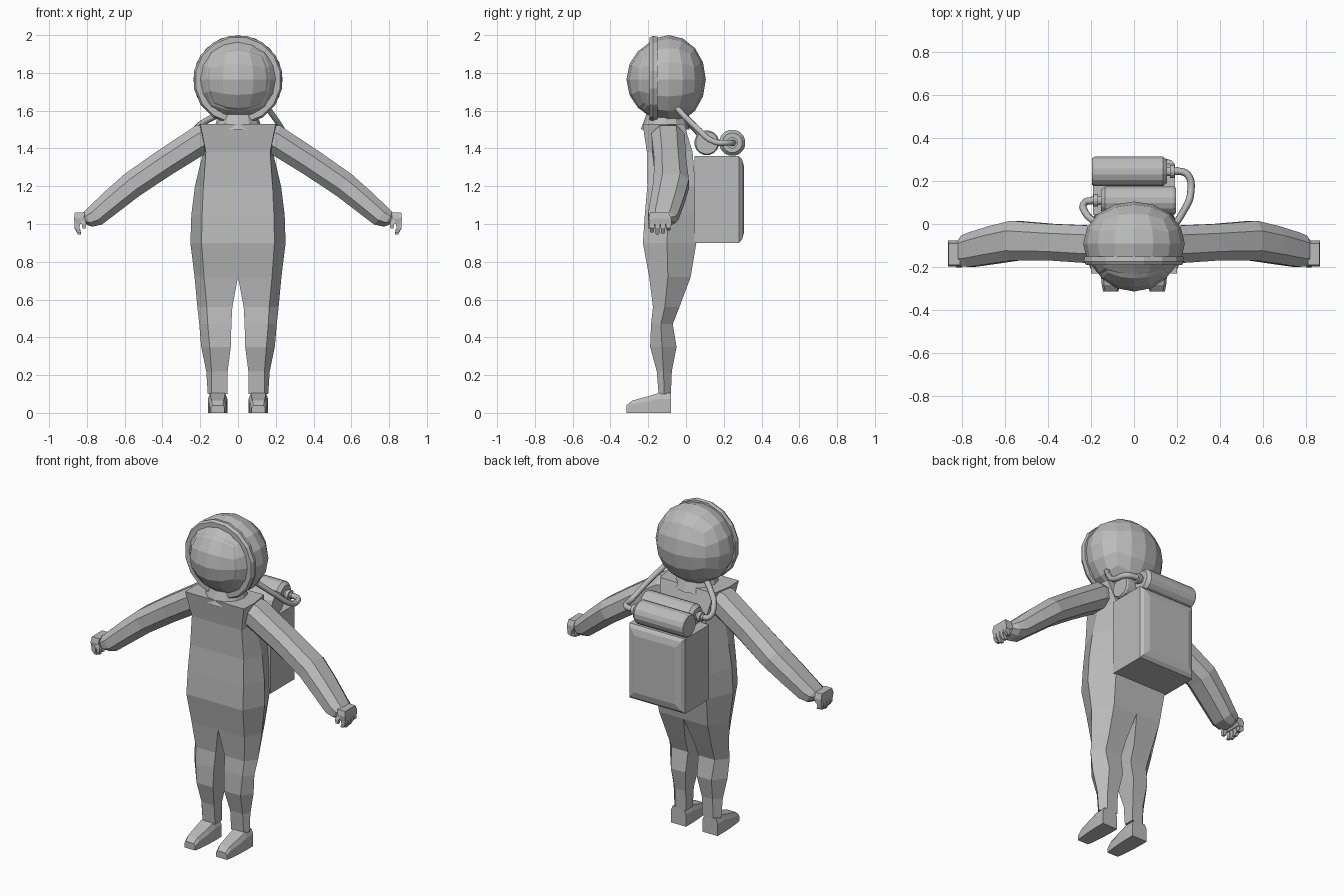
import bpy, bmesh, math
from mathutils import Vector, Matrix

cube = bpy.data.objects.get("Cube")
if cube:
    bpy.data.objects.remove(cube, do_unlink=True)

grey = bpy.data.materials.new("suit_grey")
grey.use_nodes = True
grey.diffuse_color = (0.5, 0.5, 0.5, 1)
grey.node_tree.nodes["Principled BSDF"].inputs["Base Color"].default_value = (0.5, 0.5, 0.5, 1)


def finish(name, bm, mirror=False, smooth=False):
    bmesh.ops.recalc_face_normals(bm, faces=bm.faces)
    mesh = bpy.data.meshes.new(name)
    bm.to_mesh(mesh)
    bm.free()
    mesh.materials.append(grey)
    for p in mesh.polygons:
        p.use_smooth = smooth
    obj = bpy.data.objects.new(name, mesh)
    bpy.context.collection.objects.link(obj)
    if mirror:
        obj.modifiers.new("Mirror", 'MIRROR').use_clip = True
    return obj


def loft(bm, rings, caps=True, closed=False):
    """Skin a list of equal-length point rings."""
    vs = [[bm.verts.new(p) for p in ring] for ring in rings]
    pairs = list(zip(vs, vs[1:])) + ([(vs[-1], vs[0])] if closed else [])
    for a, b in pairs:
        for i in range(len(a)):
            j = (i + 1) % len(a)
            bm.faces.new((a[i], a[j], b[j], b[i]))
    if caps and not closed:
        bm.faces.new(vs[0])
        bm.faces.new(vs[-1])


def ball(name, centre, radii):
    bm = bmesh.new()
    bmesh.ops.create_cube(bm, size=2)
    bmesh.ops.subdivide_edges(bm, edges=bm.edges, cuts=3, use_grid_fill=True)
    for v in bm.verts:
        d = Vector([math.tan(c * math.pi / 4) for c in v.co]).normalized()
        v.co = Vector(centre) + Vector([a * r for a, r in zip(d, radii)])
    return finish(name, bm)


def disc_ring(axis, pos, centre, r, n=16):
    """Circle of points around the x or y axis."""
    pts = []
    for i in range(n):
        t = 2 * math.pi * (i + 0.5) / n
        u, w = r * math.cos(t), r * math.sin(t)
        pts.append((pos, centre[0] + u, centre[1] + w) if axis == "x"
                   else (centre[0] + u, pos, centre[1] + w))
    return pts


# Body half: z, inner x, front edge x, outer x, front y, back y
body = [
    (0.10, 0.055, 0.14, 0.160, -0.145, -0.08),
    (0.22, 0.055, 0.14, 0.168, -0.155, -0.075),
    (0.35, 0.038, 0.15, 0.195, -0.19, -0.05),
    (0.47, 0.035, 0.16, 0.205, -0.185, -0.07),
    (0.56, 0.030, 0.165, 0.215, -0.175, -0.035),
    (0.72, 0.0, 0.18, 0.230, -0.195, 0.025),
    (0.90, 0.0, 0.193, 0.252, -0.228, 0.055),
    (1.05, 0.0, 0.19, 0.247, -0.218, 0.055),
    (1.20, 0.0, 0.183, 0.228, -0.205, 0.05),
    (1.38, 0.0, 0.17, 0.185, -0.207, 0.035),
    (1.53, 0.0, 0.20, 0.205, -0.23, -0.01),
]
bm = bmesh.new()
loft(bm, [[(xi, yf, z), (xf, yf, z), (xo, yf * 0.55 + yb * 0.45, z),
           (xf * 0.92, yb, z), (xi, yb, z)] for z, xi, xf, xo, yf, yb in body])
bmesh.ops.delete(bm, geom=[f for f in bm.faces if all(abs(v.co.x) < 1e-4 for v in f.verts)],
                 context='FACES')
finish("suit_body", bm, mirror=True)

# Feet: y, half width, top height
bm = bmesh.new()
foot = [(-0.315, 0.036, 0.04), (-0.285, 0.042, 0.065), (-0.20, 0.05, 0.088),
        (-0.145, 0.052, 0.105), (-0.08, 0.052, 0.105)]
loft(bm, [[(0.108 - w, y, 0), (0.108 + w, y, 0), (0.108 + w, y, h * 0.7),
           (0.108 + w * 0.75, y, h), (0.108 - w * 0.75, y, h), (0.108 - w, y, h * 0.7)]
          for y, w, h in foot])
finish("boots", bm, mirror=True)

# Arms: centre x, y, z, tilt, half height, half depth
arm = [
    (0.14, -0.095, 1.455, 10, 0.07, 0.08),
    (0.20, -0.095, 1.445, 15, 0.08, 0.088),
    (0.38, -0.085, 1.33, 31, 0.073, 0.085),
    (0.557, -0.078, 1.21, 35, 0.07, 0.093),
    (0.66, -0.098, 1.125, 39, 0.065, 0.088),
    (0.757, -0.12, 1.042, 39, 0.058, 0.08),
    (0.795, -0.125, 1.025, 30, 0.045, 0.072),
    (0.82, -0.13, 1.025, 20, 0.027, 0.05),
]
bm = bmesh.new()
rings = []
for x, y, z, tilt, hh, hd in arm:
    t = math.radians(tilt)
    up = Vector((math.sin(t), 0, math.cos(t)))
    octagon = [(1, .45), (.5, 1), (-.5, 1), (-1, .45), (-1, -.45), (-.5, -1), (.5, -1), (1, -.45)]
    rings.append([Vector((x, y, z)) + up * hh * b + Vector((0, hd * a, 0)) for a, b in octagon])
loft(bm, rings)
finish("sleeves", bm, mirror=True)


# Hands: palm, four curled fingers and a thumb
def limb(bm, path):
    """Box-section limb; each point is x, y, z, half x, half y."""
    loft(bm, [[(x - a, y - b, z), (x + a, y - b, z), (x + a, y + b, z), (x - a, y + b, z)]
              for x, y, z, a, b in path])


bm = bmesh.new()
limb(bm, [(0.838, -0.14, 1.06, 0.026, 0.05), (0.842, -0.138, 1.03, 0.026, 0.06),
          (0.848, -0.136, 1.00, 0.017, 0.058)])
for i, tip in enumerate((0.955, 0.945, 0.95, 0.965)):
    y = -0.18 + i * 0.029
    limb(bm, [(0.85, y, 1.005, 0.015, 0.013), (0.853, y, 0.978, 0.013, 0.012),
              (0.84, y, tip, 0.009, 0.009)])
limb(bm, [(0.825, -0.175, 1.03, 0.013, 0.018), (0.815, -0.19, 1.00, 0.012, 0.012),
          (0.815, -0.192, 0.975, 0.008, 0.008)])
finish("gloves", bm, mirror=True)

# Helmet shell, visor, rim and collar
ball("helmet_shell", (0, -0.092, 1.765), (0.237, 0.197, 0.235))
ball("visor", (0, -0.105, 1.765), (0.213, 0.21, 0.213))
bm = bmesh.new()
profile = [(-0.15, 0.205), (-0.152, 0.234), (-0.175, 0.238), (-0.192, 0.228), (-0.192, 0.195)]
loft(bm, [disc_ring("y", y, (0, 1.763), r) for y, r in profile], closed=True)
finish("helmet_rim", bm)
bm = bmesh.new()
bmesh.ops.create_cone(bm, cap_ends=True, segments=12, radius1=0.13, radius2=0.1, depth=0.08,
                      matrix=Matrix.Translation((0, -0.11, 1.54)))
finish("collar", bm)

# Backpack with a chamfered rear panel
bm = bmesh.new()
loft(bm, [[(-w, y, 1.13 - h), (w, y, 1.13 - h), (w, y, 1.13 + h), (-w, y, 1.13 + h)]
          for y, w, h in ((0.045, 0.19, 0.23), (0.28, 0.19, 0.23), (0.297, 0.175, 0.212),
                          (0.307, 0.14, 0.175))])
finish("backpack", bm)


# Air tanks with a valve on one end
def tank(name, y, side, r):
    bm = bmesh.new()
    steps = [(-0.195, r * 0.9), (-0.185, r), (0.135, r), (0.155, r * 0.75), (0.155, 0.022),
             (0.168, 0.022), (0.168, 0.03), (0.188, 0.03), (0.188, 0.018), (0.2, 0.018)]
    loft(bm, [disc_ring("x", side * x, (y, 1.43), rad) for x, rad in steps])
    finish(name, bm)


tank("rear_tank", 0.245, 1, 0.07)
tank("front_tank", 0.11, -1, 0.066)


# Air hoses from the valves to the helmet
def hose(name, points):
    curve = bpy.data.curves.new(name, 'CURVE')
    curve.dimensions = '3D'
    curve.bevel_depth = 0.017
    curve.bevel_resolution = 1
    curve.resolution_u = 5
    curve.use_fill_caps = True
    s = curve.splines.new('BEZIER')
    s.bezier_points.add(len(points) - 1)
    for p, co in zip(s.bezier_points, points):
        p.co = co
        p.handle_left_type = p.handle_right_type = 'AUTO'
    curve.materials.append(grey)
    bpy.context.collection.objects.link(bpy.data.objects.new(name, curve))


hose("left_hose", [(0.19, 0.25, 1.43), (0.25, 0.23, 1.43), (0.265, 0.15, 1.435),
                   (0.225, 0.05, 1.515), (0.16, -0.045, 1.61)])
hose("right_hose", [(-0.19, 0.11, 1.43), (-0.23, 0.1, 1.44), (-0.225, 0.05, 1.5),
                    (-0.17, 0.0, 1.545), (-0.1, -0.05, 1.58)])
